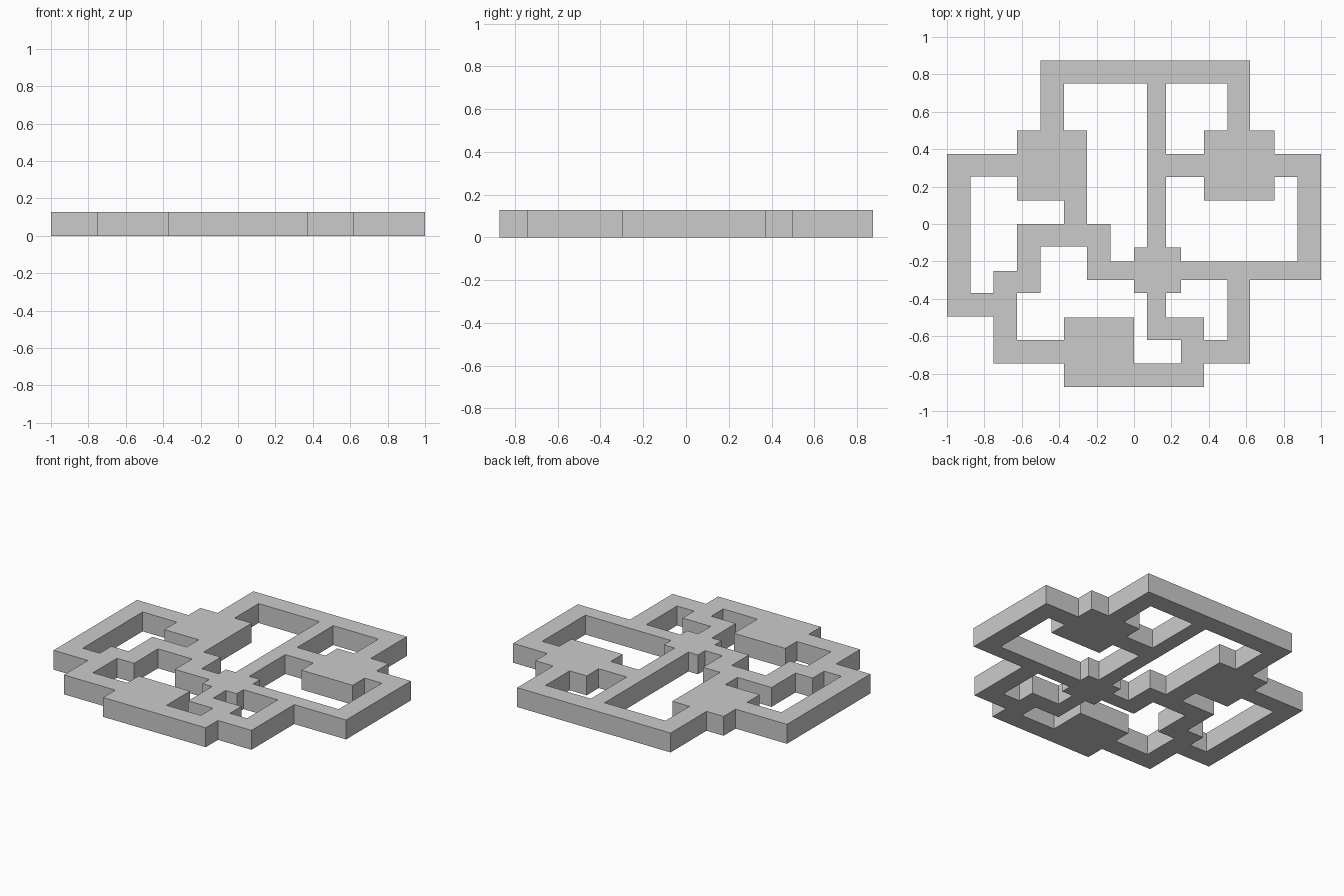
import bpy, bmesh

if "Cube" in bpy.data.objects:
    bpy.data.objects.remove(bpy.data.objects["Cube"])

HEIGHT = 0.128

# Rooms: x0, x1, y0, y1
rooms = [
    (-0.625, -0.25, 0.125, 0.5),     # upper left
    (0.375, 0.75, 0.125, 0.5),       # upper right
    (-0.375, 0.0, -0.872, -0.5),     # lower
    (0.0, 0.25, -0.37, -0.125),      # centre
]
# Corridors along x
across = [
    (-0.5, 0.62, 0.75, 0.875),
    (-1.0, -0.625, 0.255, 0.375),
    (0.17, 0.375, 0.25, 0.375),
    (0.75, 1.0, 0.25, 0.375),
    (-0.625, -0.125, -0.12, 0.0),
    (-0.25, 1.0, -0.3, -0.2),
    (-0.75, -0.5, -0.37, -0.25),
    (-1.0, -0.625, -0.495, -0.37),
    (0.07, 0.375, -0.62, -0.5),
    (-0.75, -0.375, -0.745, -0.62),
    (0.375, 0.62, -0.745, -0.62),
    (-0.375, 0.375, -0.872, -0.745),
]
# Corridors along y
along = [
    (-0.5, -0.375, 0.5, 0.75),
    (0.5, 0.62, 0.5, 0.75),
    (0.07, 0.17, -0.62, 0.75),
    (-1.0, -0.875, -0.495, 0.375),
    (0.875, 1.0, -0.3, 0.375),
    (-0.375, -0.25, 0.0, 0.125),
    (-0.25, -0.125, -0.3, 0.0),
    (-0.625, -0.5, -0.37, 0.0),
    (-0.75, -0.625, -0.745, -0.25),
    (0.25, 0.375, -0.872, -0.5),
    (0.5, 0.62, -0.745, -0.3),
]


def slab_union(name, rects, height):
    """Merge overlapping rectangles into one closed flat slab."""
    xs = sorted({x for r in rects for x in r[:2]})
    ys = sorted({y for r in rects for y in r[2:]})
    bm = bmesh.new()
    grid = {(x, y): bm.verts.new((x, y, 0)) for x in xs for y in ys}
    for xa, xb in zip(xs, xs[1:]):
        for ya, yb in zip(ys, ys[1:]):
            cx, cy = (xa + xb) / 2, (ya + yb) / 2
            if any(a < cx < b and c < cy < d for a, b, c, d in rects):
                bm.faces.new([grid[p] for p in ((xa, ya), (xb, ya), (xb, yb), (xa, yb))])
    bmesh.ops.delete(bm, geom=[v for v in bm.verts if not v.link_faces], context='VERTS')
    top = bmesh.ops.extrude_face_region(bm, geom=bm.faces[:], use_keep_orig=True)["geom"]
    bmesh.ops.translate(bm, vec=(0, 0, height),
                        verts=[g for g in top if isinstance(g, bmesh.types.BMVert)])
    bmesh.ops.recalc_face_normals(bm, faces=bm.faces[:])
    bmesh.ops.dissolve_limit(bm, angle_limit=0.01, verts=bm.verts[:], edges=bm.edges[:])
    mesh = bpy.data.meshes.new(name)
    bm.to_mesh(mesh)
    bm.free()
    obj = bpy.data.objects.new(name, mesh)
    bpy.context.collection.objects.link(obj)
    return obj


# Rooms and corridors joined as one floor-plan slab
slab_union("maze_slab", rooms + across + along, HEIGHT)
